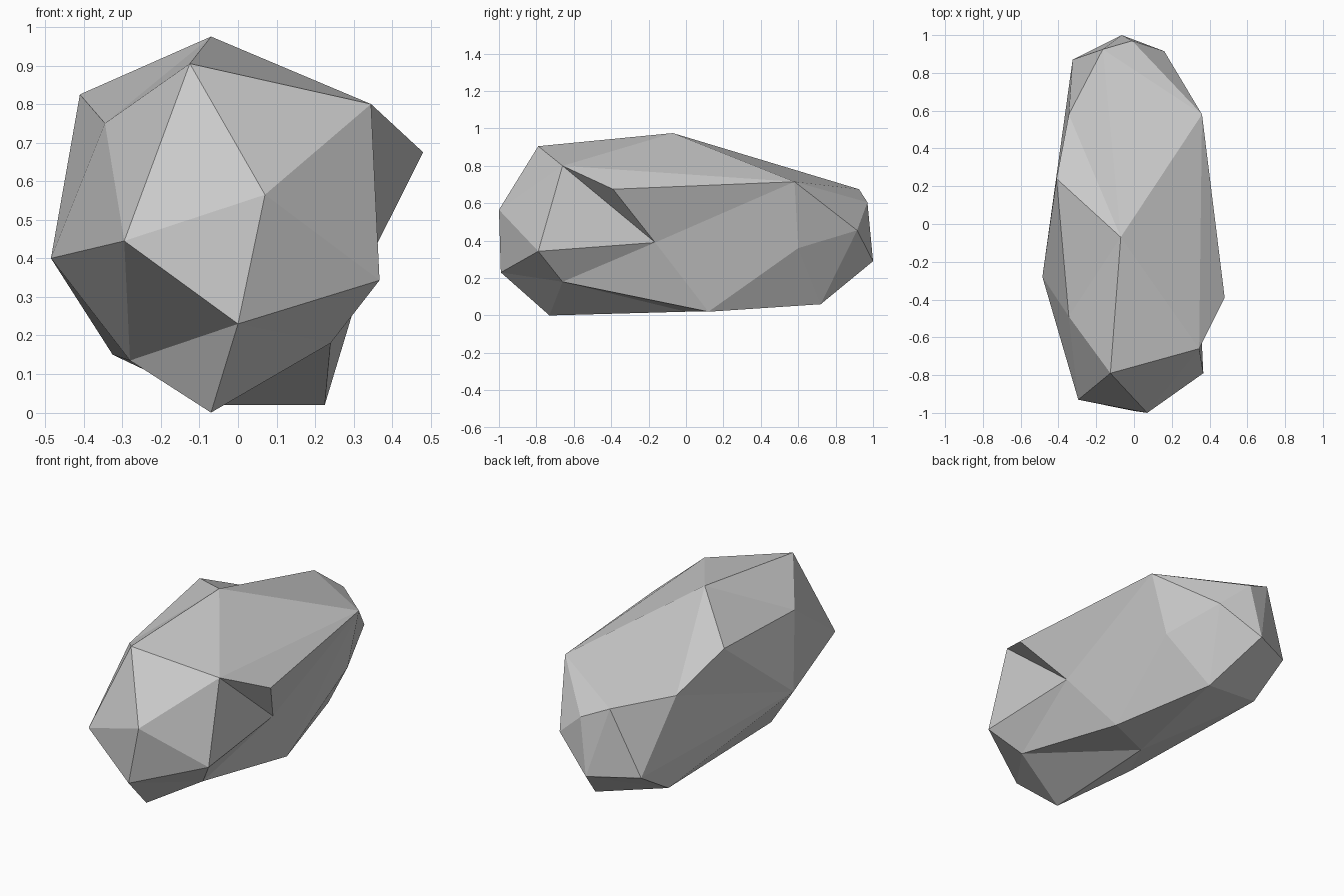
import bpy
import bmesh

default_cube = bpy.data.objects.get("Cube")
if default_cube:
    bpy.data.objects.remove(default_cube, do_unlink=True)

# Single stone colour
stone = bpy.data.materials.new("stone_grey")
stone.use_nodes = True
stone_colour = (0.6, 0.6, 0.6, 1.0)
stone.diffuse_color = stone_colour
stone.node_tree.nodes["Principled BSDF"].inputs["Base Color"].default_value = stone_colour

# Corners of the boulder
corners = {
    # upper ridge
    "A": (-.07, -.07, .975), "B": (-.125, -.79, .905), "C": (.345, -.66, .8),
    "D": (.48, -.39, .675), "E": (-.41, .24, .825), "F": (-.345, -.49, .75),
    # blunt front end
    "G": (-.485, -.28, .4), "H": (-.295, -.93, .445), "I": (.07, -1, .565),
    "J": (0, -.99, .23), "K": (.367, -.79, .343), "O": (.24, -.66, .18),
    # underside
    "L": (-.28, -.37, .135), "M": (-.325, .624, .15), "N": (-.07, -.73, 0),
    "P": (.225, .12, .02), "T": (.07, .72, .06), "V": (-.05, 0, .02),
    # notched side
    "Q": (.337, -.165, .39), "R": (.36, .58, .715), "S": (.274, .6, .36),
    # tapered back end
    "U": (.16, .915, .455), "W": (-.01, .97, .605), "X": (-.165, .925, .675),
    "Y": (-.065, 1, .29), "Z": (-.325, .87, .3), "a": (-.345, .58, .668),
}

bm = bmesh.new()
verts = {name: bm.verts.new(co) for name, co in corners.items()}


def facet(names):
    """Add one flat facet between named corners."""
    bm.faces.new([verts[n] for n in names])


def fan(hub, ring):
    """Close a ring of corners with triangles meeting at the hub."""
    for first, second in zip(ring, ring[1:] + ring[0]):
        facet(hub + first + second)


# Facets gathered around the main peaks and hollows
fan("A", "BCRXaEF")   # crown
fan("Q", "CKOPRD")    # side notch
fan("V", "NOPTML")    # underside hollow
fan("I", "BHJKC")     # front point
fan("G", "FEaZMLH")   # side bulge
fan("Y", "WUTMZX")    # back point
fan("S", "RUTP")      # back flank

# Facets that bridge the fans
for bridge in "CDR RUW RWX aXZ BFH HJL JLN JNO JKO".split():
    facet(bridge)

bmesh.ops.recalc_face_normals(bm, faces=bm.faces[:])
mesh = bpy.data.meshes.new("boulder")
bm.to_mesh(mesh)
bm.free()
mesh.materials.append(stone)
boulder = bpy.data.objects.new("boulder", mesh)
bpy.context.collection.objects.link(boulder)
